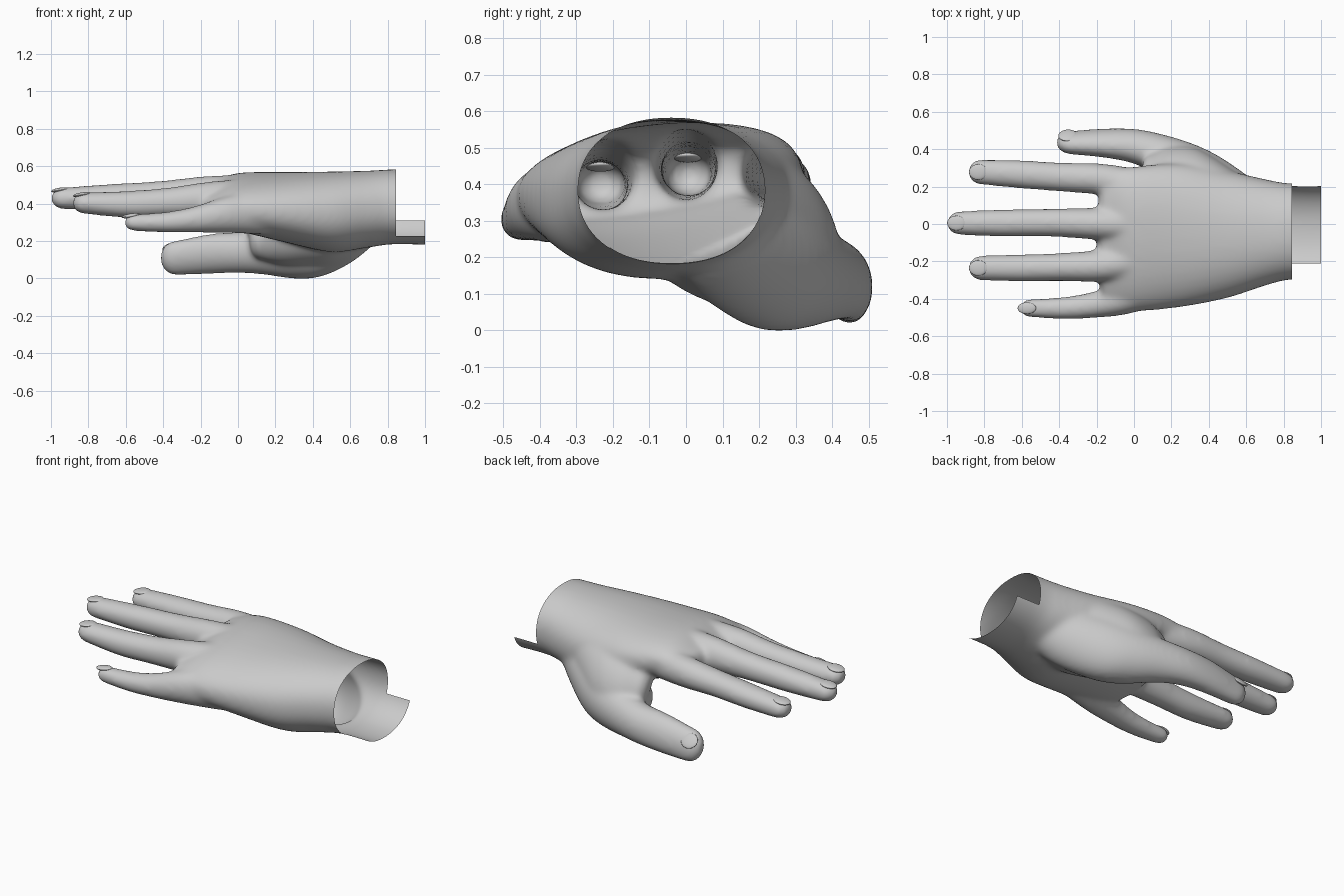
import bpy, bmesh, math
from mathutils import Vector

cube = bpy.data.objects.get("Cube")
if cube:
    bpy.data.objects.remove(cube, do_unlink=True)

skin = bpy.data.materials.new("light grey")
skin.use_nodes = True
grey = (0.6, 0.6, 0.6, 1)
skin.diffuse_color = grey
skin.node_tree.nodes["Principled BSDF"].inputs["Base Color"].default_value = grey

SIDES = 40


def blend(a, b, c, d, t):
    """Catmull-Rom blend of four stations."""
    return [0.5 * (2 * q + (r - p) * t + (2 * p - 5 * q + 4 * r - s) * t * t
                   + (3 * q - p - 3 * r + s) * t ** 3)
            for p, q, r, s in zip(a, b, c, d)]


def loft(bm, stations, tip, power=2.0):
    """Closed tube along x. Station: x, y, z, half width, half height, roll in degrees."""
    pts = [stations[0]] + stations + [stations[-1]]
    path = []
    x, y, z, w, h, roll = stations[0]
    for i in range(8, 0, -1):                       # rounded tip
        a = i / 8 * math.radians(84)
        path.append((x - tip * math.sin(a), y, z, w * math.cos(a), h * math.cos(a), roll))
    for i in range(len(stations) - 1):
        path += [blend(*pts[i:i + 4], k / 6) for k in range(6)]
    path.append(stations[-1])
    rings = []
    for x, y, z, w, h, roll in path:
        r = math.radians(roll)
        ring = []
        for k in range(SIDES):
            a = 2 * math.pi * k / SIDES
            c, s = math.cos(a), math.sin(a)
            u = w * math.copysign(abs(c) ** (2 / power), c)
            v = h * math.copysign(abs(s) ** (2 / power), s)
            ring.append(bm.verts.new((x, y + u * math.cos(r) - v * math.sin(r),
                                      z + u * math.sin(r) + v * math.cos(r))))
        rings.append(ring)
    for a, b in zip(rings, rings[1:]):
        for k in range(SIDES):
            n = (k + 1) % SIDES
            bm.faces.new((a[k], a[n], b[n], b[k]))
    bm.faces.new(rings[0][::-1])
    bm.faces.new(rings[-1])


bm = bmesh.new()

# Palm and wrist
loft(bm, [(-0.14, -0.08, 0.407, 0.37, 0.088, 9),
          (0.0, -0.08, 0.408, 0.39, 0.143, 8),
          (0.25, -0.06, 0.38, 0.385, 0.184, 5),
          (0.5, -0.055, 0.355, 0.34, 0.215, 2),
          (0.7, -0.045, 0.37, 0.285, 0.205, 0),
          (0.84, -0.04, 0.382, 0.257, 0.2, 0),
          (1.1, -0.035, 0.375, 0.25, 0.2, 0)], 0.06, 2.2)

# Web between thumb and first finger
loft(bm, [(0.1, 0.29, 0.3, 0.07, 0.13, 30),
          (0.2, 0.29, 0.3, 0.1, 0.18, 32),
          (0.35, 0.25, 0.3, 0.13, 0.2, 28),
          (0.55, 0.14, 0.34, 0.13, 0.17, 15),
          (0.7, 0.05, 0.38, 0.11, 0.13, 0)], 0.06)

# Heel of the palm, sloping from the thumb muscle to the outer edge
loft(bm, [(0.12, 0.27, 0.2, 0.1, 0.1, -15),
          (0.23, 0.17, 0.19, 0.14, 0.11, -25),
          (0.37, 0.1, 0.18, 0.165, 0.1, -26),
          (0.52, 0.06, 0.19, 0.17, 0.1, -20),
          (0.7, 0.03, 0.28, 0.16, 0.1, -8)], 0.06)

# Thumb and its muscle
loft(bm, [(-0.335, 0.435, 0.108, 0.06, 0.095, 15),
          (-0.15, 0.432, 0.13, 0.076, 0.109, 15),
          (0.0, 0.415, 0.138, 0.092, 0.112, 15),
          (0.13, 0.37, 0.145, 0.115, 0.125, 10),
          (0.3, 0.275, 0.16, 0.16, 0.162, 0),
          (0.45, 0.205, 0.19, 0.16, 0.18, 0),
          (0.62, 0.1, 0.258, 0.15, 0.165, 0),
          (0.78, 0.03, 0.35, 0.1, 0.12, 0)], 0.082)

# Four fingers running back into the palm
fingers = {
    "index": [(-0.82, 0.278, 0.402, 0.068, 0.058, 0), (-0.6, 0.265, 0.41, 0.076, 0.068, 0),
              (-0.38, 0.25, 0.42, 0.078, 0.074, 0), (-0.15, 0.235, 0.428, 0.086, 0.088, 0),
              (0.15, 0.17, 0.43, 0.1, 0.1, 0)],
    "middle": [(-0.937, 0.005, 0.427, 0.064, 0.058, 0), (-0.7, 0.005, 0.433, 0.073, 0.07, 0),
               (-0.42, 0.007, 0.443, 0.076, 0.077, 0), (-0.15, 0.0, 0.45, 0.088, 0.098, 0),
               (0.15, 0.0, 0.455, 0.1, 0.1, 0)],
    "ring": [(-0.82, -0.235, 0.402, 0.067, 0.058, 0), (-0.6, -0.235, 0.395, 0.073, 0.072, 0),
             (-0.38, -0.23, 0.405, 0.076, 0.079, 0), (-0.15, -0.22, 0.423, 0.088, 0.094, 0),
             (0.15, -0.17, 0.44, 0.1, 0.1, 0)],
    "little": [(-0.56, -0.45, 0.298, 0.05, 0.046, 0), (-0.4, -0.45, 0.299, 0.058, 0.055, 0),
               (-0.25, -0.437, 0.312, 0.068, 0.069, 0), (-0.05, -0.4, 0.341, 0.085, 0.1, 0),
               (0.15, -0.34, 0.352, 0.09, 0.118, 0)],
}
for stations in fingers.values():
    loft(bm, stations, stations[0][3])

bmesh.ops.recalc_face_normals(bm, faces=bm.faces)
mesh = bpy.data.meshes.new("hand")
bm.to_mesh(mesh)
bm.free()
hand = bpy.data.objects.new("hand", mesh)
bpy.context.collection.objects.link(hand)

# Fuse the parts into one soft skin
remesh = hand.modifiers.new("fuse", "REMESH")
remesh.mode = "VOXEL"
remesh.voxel_size = 0.012
soften = hand.modifiers.new("soften", "SMOOTH")
soften.factor = 0.5
soften.iterations = 24
fused = bpy.data.meshes.new_from_object(
    hand.evaluated_get(bpy.context.evaluated_depsgraph_get()))
hand.modifiers.clear()
hand.data = fused


# Open the wrist, leaving a tab on the palm side
def cut(bm, point, normal, after=-9, clear=False):
    faces = [f for f in bm.faces if f.calc_center_median().x > after]
    geom = faces + list({e for f in faces for e in f.edges}) + list({v for f in faces for v in f.verts})
    bmesh.ops.bisect_plane(bm, geom=geom, plane_co=point, plane_no=normal, clear_outer=clear)


CUFF = 0.845
bm = bmesh.new()
bm.from_mesh(fused)
cut(bm, (1, 0, 0), (1, 0, 0), clear=True)
cut(bm, (CUFF, 0, 0), (1, 0, 0))
cut(bm, (0, 0, 0.31), (0, 0, 1), CUFF)
cut(bm, (0, -0.21, 0), (0, 1, 0), CUFF)
waste = []
for f in bm.faces:
    c = f.calc_center_median()
    if c.x > CUFF and (c.z > 0.31 or c.y < -0.21):
        waste.append(f)
bmesh.ops.delete(bm, geom=waste, context="FACES")
for f in bm.faces:
    f.smooth = True
low = min(v.co.z for v in bm.verts)
bmesh.ops.translate(bm, verts=bm.verts, vec=(0, 0, -low))
bm.to_mesh(fused)
bm.free()
fused.materials.clear()
fused.materials.append(skin)


# Nails, shallow domes set into the finger tips
def nail(name, centre, width, tilt):
    bpy.ops.mesh.primitive_uv_sphere_add(segments=24, ring_count=12, location=centre)
    ob = bpy.context.object
    ob.name = name + "_nail"
    ob.scale = (0.05, width, 0.012)
    ob.rotation_euler = tilt
    ob.data.materials.append(skin)
    bpy.ops.object.shade_smooth()


for name, stations in fingers.items():
    x, y, z, w, h, roll = stations[0]
    nail(name, Vector((x - 0.013, y, z + h * 0.78 - low)), w * 0.62, (0, -0.15, 0))
nail("thumb", Vector((-0.355, 0.474, 0.153 - low)), 0.045, (-0.85, 0, 0.08))
